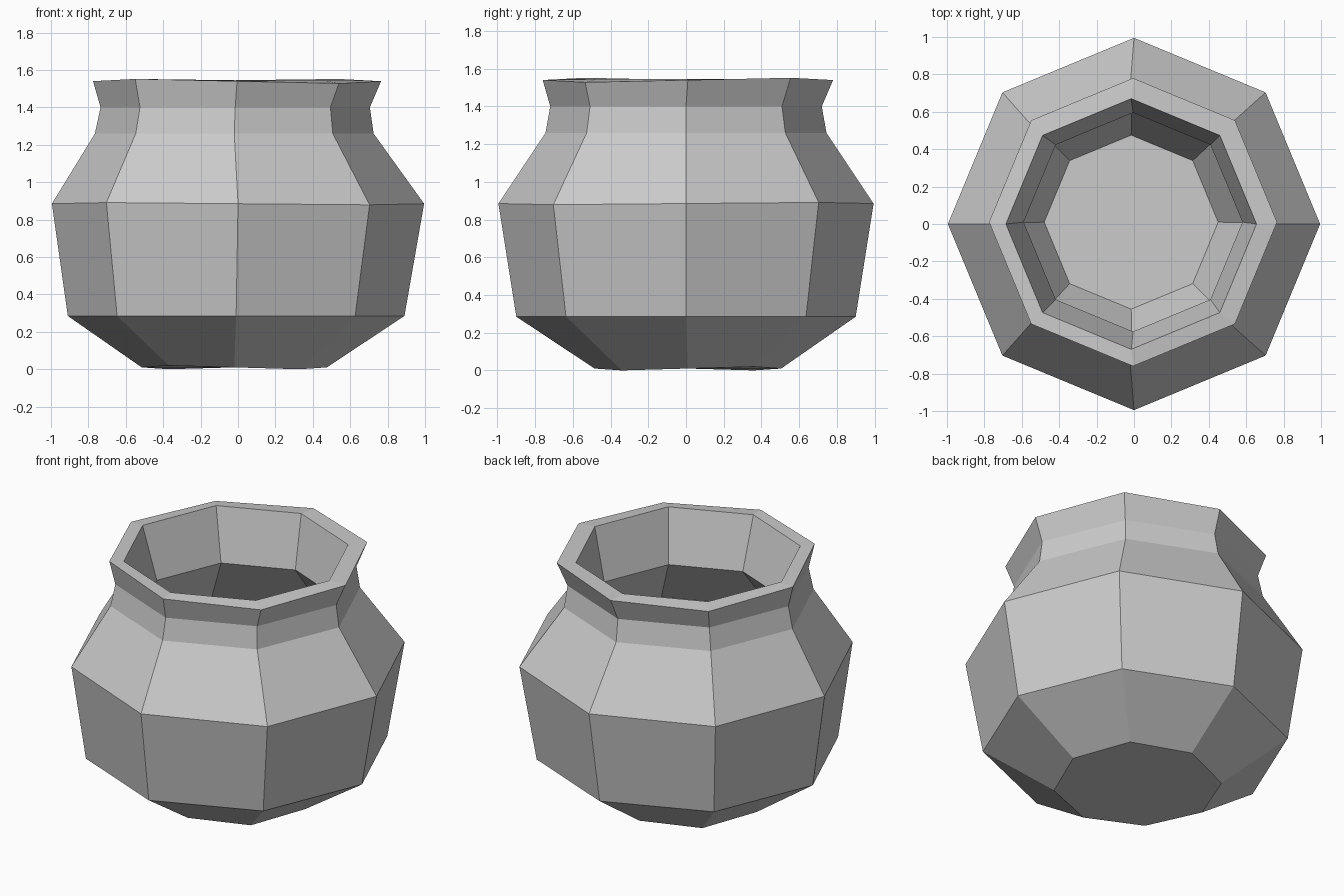
import bpy, bmesh, math

cube = bpy.data.objects.get("Cube")
if cube:
    bpy.data.objects.remove(cube, do_unlink=True)

SIDES = 8


def flat_material(name, colour):
    mat = bpy.data.materials.new(name)
    mat.use_nodes = True
    mat.diffuse_color = colour
    bsdf = next(n for n in mat.node_tree.nodes if n.type == 'BSDF_PRINCIPLED')
    bsdf.inputs["Base Color"].default_value = colour
    return mat


def ring(bm, radius, z, cx, cy):
    """One octagon of the pot, slightly off centre for a hand-shaped look."""
    verts = []
    for i in range(SIDES):
        a = math.tau * i / SIDES
        verts.append(bm.verts.new((cx + radius * math.cos(a),
                                   cy + radius * math.sin(a), z)))
    return verts


# Profile from the underside, over the rim, down to the inner floor:
# radius, height, centre x, centre y
profile = [
    (0.495, 0.01, -0.02, 0.01),    # foot
    (0.90, 0.285, -0.01, 0.0),     # lower body
    (0.995, 0.885, 0.0, 0.0),      # belly
    (0.745, 1.26, -0.02, 0.0),     # shoulder
    (0.72, 1.40, -0.015, 0.0),     # neck
    (0.77, 1.54, -0.005, 0.01),    # outer lip
    (0.67, 1.545, -0.015, 0.0),    # inner lip
    (0.585, 1.21, -0.005, 0.01),   # inner neck
    (0.86, 0.87, -0.005, 0.0),     # inner belly
    (0.465, 0.10, -0.015, 0.01),   # inner floor
]

bm = bmesh.new()
rings = [ring(bm, *row) for row in profile]
for low, high in zip(rings, rings[1:]):
    for i in range(SIDES):
        j = (i + 1) % SIDES
        bm.faces.new((low[i], low[j], high[j], high[i]))
bm.faces.new(list(reversed(rings[0])))   # underside
bm.faces.new(rings[-1])                  # inner floor

# Small uneven heights on foot, belly and lip
for r, amount in ((0, 0.01), (2, 0.006), (5, 0.012)):
    for i, v in enumerate(rings[r]):
        v.co.z += amount * math.cos(math.tau * (i - 1) / SIDES * 2)

bmesh.ops.recalc_face_normals(bm, faces=bm.faces)
mesh = bpy.data.meshes.new("pot")
bm.to_mesh(mesh)
bm.free()
pot = bpy.data.objects.new("pot", mesh)
bpy.context.collection.objects.link(pot)
mesh.materials.append(flat_material("stone grey", (0.6, 0.6, 0.6, 1.0)))
